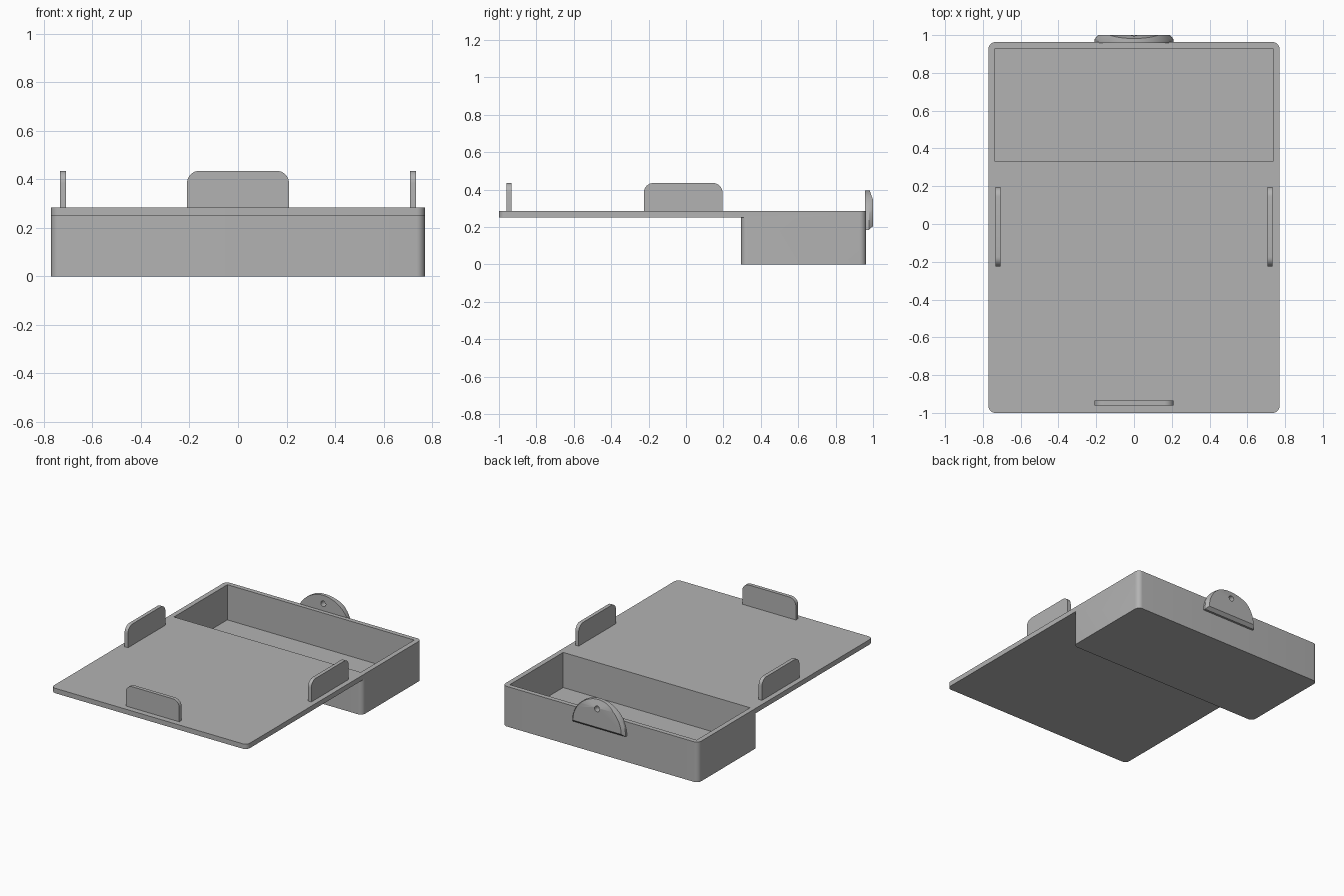
import bpy
import bmesh
from math import pi, sin, cos, radians
from mathutils import Matrix, Vector

if "Cube" in bpy.data.objects:
    bpy.data.objects.remove(bpy.data.objects["Cube"])

grey = bpy.data.materials.new("plain_grey")
grey.use_nodes = True
grey.diffuse_color = (0.45, 0.45, 0.45, 1)
grey.node_tree.nodes["Principled BSDF"].inputs["Base Color"].default_value = grey.diffuse_color


def finish(name, bm):
    bmesh.ops.recalc_face_normals(bm, faces=bm.faces[:])
    mesh = bpy.data.meshes.new(name)
    bm.to_mesh(mesh)
    bm.free()
    obj = bpy.data.objects.new(name, mesh)
    bpy.context.collection.objects.link(obj)
    mesh.materials.append(grey)
    return obj


def block(name, low, high, radius=0, rounded=lambda edge: False):
    """Box between two corners, with the chosen edges rounded."""
    low, high = Vector(low), Vector(high)
    bm = bmesh.new()
    bmesh.ops.create_cube(bm, size=1, matrix=Matrix.Translation((low + high) / 2)
                          @ Matrix.Diagonal((high - low).to_4d()))
    edges = [e for e in bm.edges if rounded(e)]
    if edges:
        bmesh.ops.bevel(bm, geom=edges, offset=radius, segments=8,
                        profile=0.5, affect='EDGES')
    return finish(name, bm)


def boolean(target, other, operation):
    mod = target.modifiers.new(operation.lower(), 'BOOLEAN')
    mod.operation, mod.solver, mod.object = operation, 'EXACT', other
    activate(target)
    bpy.ops.object.modifier_apply(modifier=mod.name)
    bpy.data.objects.remove(other)


def activate(obj):
    bpy.ops.object.select_all(action='DESELECT')
    obj.select_set(True)
    bpy.context.view_layer.objects.active = obj


def upright(edge):
    a, b = edge.verts
    return abs(a.co.z - b.co.z) > 0.01


def top_corner(axis):
    """Picks the short top edges that run along the thickness axis."""
    return lambda e: (min(v.co.z for v in e.verts) > 0.4
                      and abs(e.verts[0].co[axis] - e.verts[1].co[axis]) > 0.01)


# Flat board joined to the deep storage tray at the back
TOP, WIDE, BACK = 0.285, 0.77, 0.963
board = block("board_and_tray", (-WIDE, -1, 0.25), (WIDE, BACK, TOP), 0.035, upright)
tray = block("tray", (-WIDE, 0.295, 0), (WIDE, BACK, 0.27), 0.035, upright)
boolean(board, tray, 'UNION')
pocket = block("pocket", (-0.735, 0.33, 0.035), (0.735, 0.93, 0.5))
boolean(board, pocket, 'DIFFERENCE')
parts = [board]

# Retaining tabs at the two sides and the front
for name, side in (("left_tab", 1), ("right_tab", -1)):
    xs = sorted((side * 0.708, side * 0.734))
    parts.append(block(name, (xs[0], -0.225, 0.28), (xs[1], 0.195, 0.435),
                       0.05, top_corner(0)))
parts.append(block("front_tab", (-0.21, -0.96, 0.28), (0.21, -0.934, 0.435),
                   0.05, top_corner(1)))

# Half-round hanger with a chamfered rim
bm = bmesh.new()
rings = []
for y, r, base in ((BACK - 0.005, 0.21, 0.185), (0.978, 0.21, 0.185), (1.0, 0.19, 0.205)):
    rings.append([bm.verts.new((r * cos(pi * i / 32), y, base + r * sin(pi * i / 32)))
                  for i in range(33)])
for a, b in zip(rings, rings[1:]):
    for i in range(33):
        j = (i + 1) % 33
        bm.faces.new((a[i], a[j], b[j], b[i]))
bm.faces.new(rings[0])
bm.faces.new(rings[-1])
# Sloping cut across the upper part of the face
cut = bmesh.ops.bisect_plane(bm, geom=bm.verts[:] + bm.edges[:] + bm.faces[:],
                             plane_co=(0, 1, 0.345), plane_no=(0, 0.05, 0.018),
                             clear_outer=True)
bmesh.ops.holes_fill(bm, edges=[e for e in bm.edges if e.is_boundary])
hanger = finish("hanger", bm)

bm = bmesh.new()
bmesh.ops.create_cone(bm, cap_ends=True, segments=24, radius1=0.02, radius2=0.02, depth=0.3,
                      matrix=Matrix.Translation((0, 1.01, 0.335)) @ Matrix.Rotation(pi / 2, 4, 'X'))
boolean(hanger, finish("hanger_hole", bm), 'DIFFERENCE')
parts.append(hanger)

for part in parts:
    activate(part)
    bpy.ops.object.shade_smooth_by_angle(angle=radians(25))
